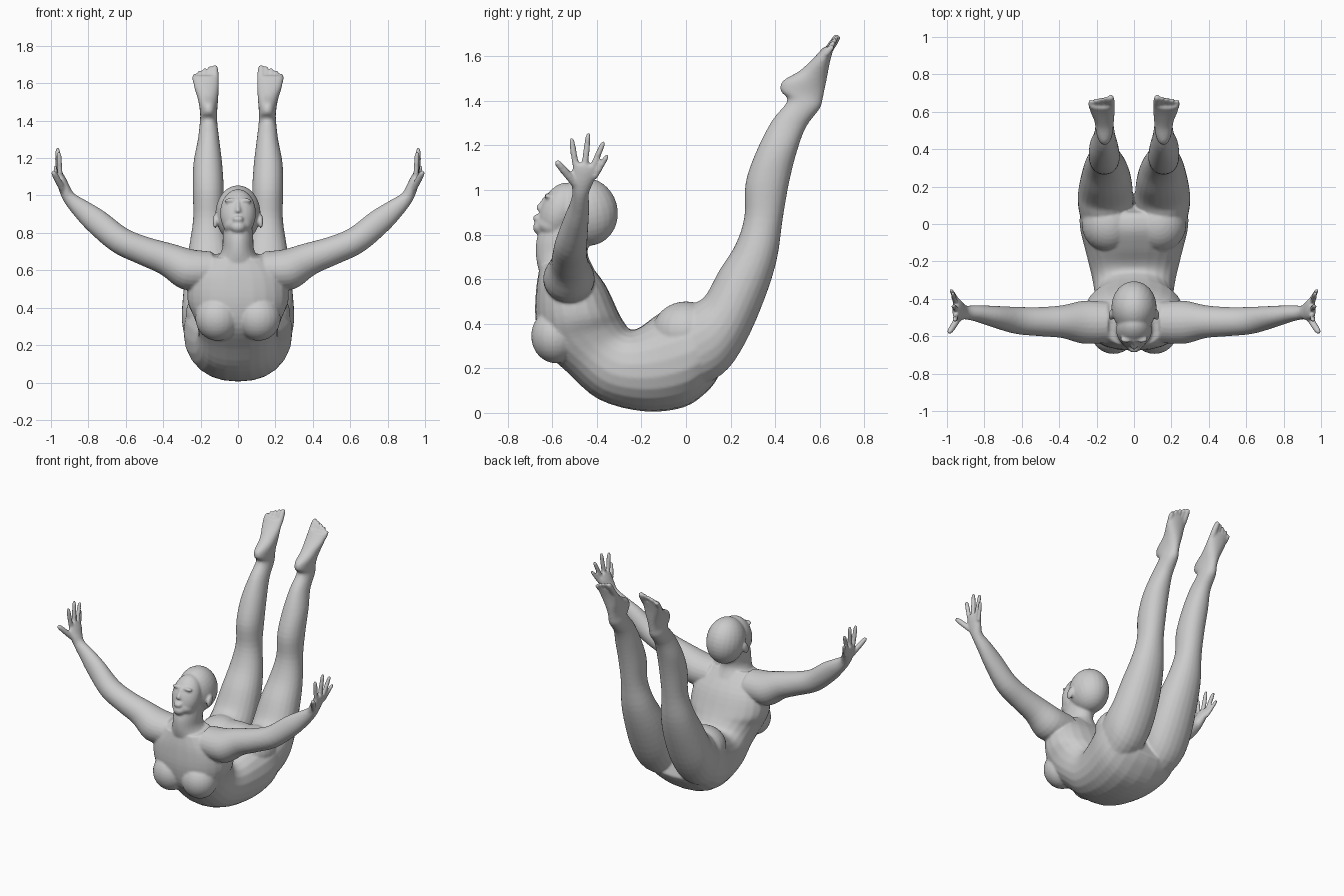
import bpy, bmesh, math
from mathutils import Vector, Matrix

bm = bmesh.new()
V = Vector


def spline(a, b, c, d, t):
    return 0.5 * (2 * b + (c - a) * t + (2 * a - 5 * b + 4 * c - d) * t * t + (3 * b - a - 3 * c + d) * t ** 3)


def loft(rings, side=1, power=1.0, n=24, steps=4):
    """Skin smooth rings given as (centre, u, v); side=-1 mirrors in x."""
    dense = []
    for i in range(len(rings) - 1):
        q = [rings[min(max(i + k, 0), len(rings) - 1)] for k in (-1, 0, 1, 2)]
        for s in range(steps):
            dense.append([spline(*(r[j] for r in q), s / steps) for j in range(3)])
    dense.append(rings[-1])
    loops = []
    for c, u, v in dense:
        loop = []
        for k in range(n):
            a = 2 * math.pi * k / n
            ca, sa = math.cos(a), math.sin(a)
            p = c + u * math.copysign(abs(ca) ** power, ca) + v * math.copysign(abs(sa) ** power, sa)
            loop.append(bm.verts.new((p.x * side, p.y, p.z)))
        loops.append(loop)
    for a, b in zip(loops, loops[1:]):
        for k in range(n):
            bm.faces.new((a[k], a[k - 1], b[k - 1], b[k]))
    bm.faces.new(loops[0])
    bm.faces.new(loops[-1])


def slab(front_y, front_z, back_y, back_z, x0, x1):
    """Ring between a front and a back profile point, x0..x1 wide."""
    f, b = V((0, front_y, front_z)), V((0, back_y, back_z))
    return ((f + b) / 2 + V(((x0 + x1) / 2, 0, 0)), V(((x1 - x0) / 2, 0, 0)), (b - f) / 2)


def tube(points, side=1):
    """Limb along points (x, y, z, thickness, breadth in y)."""
    ps = [V(p[:3]) for p in points]
    rings = []
    for i, p in enumerate(points):
        t = (ps[min(i + 1, len(ps) - 1)] - ps[max(i - 1, 0)]).normalized()
        u = V((0, 1, 0))
        u = (u - t * u.dot(t)).normalized()
        rings.append((ps[i], u * p[4], t.cross(u) * p[3]))
    loft(rings, side)


def digit(a, b, r, side):
    a, b = V(a), V(b)
    tube([(*a, r, r), (*a.lerp(b, 0.5), r, r), (*a.lerp(b, 0.88), r * .85, r * .85), (*b, r * .4, r * .4)], side)


def ball(c, r, tilt=0.0):
    m = Matrix.Translation(c) @ Matrix.Rotation(tilt, 4, 'X') @ Matrix.Diagonal((*r, 1))
    bmesh.ops.create_uvsphere(bm, u_segments=24, v_segments=16, radius=1, matrix=m)


# torso, arched from shoulders to hips
loft([slab(fy, fz, by, bz, -w, w) for fy, fz, by, bz, w in (
    (-.655, .66, -.455, .695, .15),
    (-.672, .56, -.365, .58, .25),
    (-.675, .42, -.307, .46, .27),
    (-.640, .29, -.280, .41, .235),
    (-.530, .18, -.250, .375, .212),
    (-.390, .06, -.205, .385, .222),
    (-.190, .007, -.130, .44, .255),
    (-.010, .025, -.040, .49, .288),
    (.100, .10, .030, .49, .285),
    (.150, .17, .060, .47, .24))], power=.88)

# neck
loft([slab(*r) for r in (
    (-.650, .60, -.41, .64, -.15, .15),
    (-.672, .69, -.44, .71, -.09, .09),
    (-.672, .77, -.43, .77, -.082, .082),
    (-.650, .84, -.40, .84, -.08, .08))])

# head: cranium, face, jaw, chin, nose, lips
ball((0, -.445, .902), (.121, .139, .153), .25)
ball((0, -.568, .905), (.096, .085, .135), -.40)
ball((0, -.60, .835), (.078, .075, .05), -.3)
ball((0, -.650, .832), (.042, .037, .034))
ball((0, -.667, .873), (.030, .020, .018))
loft([slab(-.628, .985, -.58, .96, -.009, .009),
      slab(-.650, .955, -.60, .93, -.012, .012),
      slab(-.674, .922, -.61, .90, -.02, .02),
      slab(-.664, .908, -.61, .89, -.016, .016)])

for s in (1, -1):
    # brow and ear
    ball((s * .04, -.618, .972), (.034, .018, .012), -.3)
    ball((s * .122, -.487, .862), (.013, .026, .04), -.4)
    # chest and buttock masses
    ball((s * .11, -.585, .345), (.118, .11, .122))
    ball((s * .135, .0, .365), (.145, .15, .135))

    # leg with heel and instep
    loft([slab(*r) for r in (
        (.020, .10, -.020, .46, .02, .28),
        (.165, .175, .045, .495, .006, .30),
        (.262, .307, .090, .53, .006, .298),
        (.352, .51, .150, .64, .018, .282),
        (.408, .69, .222, .755, .045, .262),
        (.434, .87, .262, .88, .075, .24),
        (.464, 1.04, .267, 1.03, .076, .242),
        (.500, 1.18, .314, 1.17, .085, .238),
        (.540, 1.285, .385, 1.31, .10, .215),
        (.600, 1.365, .455, 1.40, .11, .205),
        (.614, 1.41, .424, 1.445, .112, .202),
        (.622, 1.45, .435, 1.49, .11, .206),
        (.632, 1.50, .510, 1.535, .106, .215),
        (.645, 1.57, .572, 1.592, .103, .235),
        (.662, 1.635, .618, 1.643, .106, .243))], s, .95)
    # toes
    for i in range(5):
        x = .122 + i * .027
        r = .019 if i == 0 else .0135
        tip = 1.695 - .003 * i - .0022 * i * i
        digit((x, .628, 1.61), (x + .002, .684 - .006 * i, tip), r, s)

    # arm and palm
    tube([(.14, -.525, .600, .10, .11),
          (.27, -.525, .605, .11, .115),
          (.38, -.522, .660, .088, .088),
          (.50, -.522, .703, .077, .078),
          (.63, -.515, .760, .073, .072),
          (.755, -.493, .860, .068, .056),
          (.84, -.478, .930, .052, .044),
          (.90, -.473, .985, .036, .037),
          (.925, -.468, 1.03, .031, .048),
          (.943, -.455, 1.08, .026, .057),
          (.955, -.45, 1.115, .018, .05)], s)
    # fingers and thumb
    for a, b, r in (
            ((.950, -.490, 1.08), (.958, -.515, 1.235), .0145),
            ((.952, -.457, 1.09), (.965, -.437, 1.257), .0145),
            ((.952, -.428, 1.08), (.970, -.368, 1.22), .014),
            ((.945, -.412, 1.055), (.980, -.350, 1.16), .013),
            ((.930, -.490, 1.02), (.990, -.583, 1.13), .018)):
        digit(a, b, r, s)

bmesh.ops.recalc_face_normals(bm, faces=bm.faces[:])
mesh = bpy.data.meshes.new("body")
bm.to_mesh(mesh)
bm.free()
body = bpy.data.objects.new("body", mesh)
bpy.context.collection.objects.link(body)

# fuse the parts into one smooth skin
fuse = body.modifiers.new("fuse", 'REMESH')
fuse.mode = 'VOXEL'
fuse.voxel_size = .0075
fuse.use_smooth_shade = True
relax = body.modifiers.new("relax", 'SMOOTH')
relax.factor = .5
relax.iterations = 5
